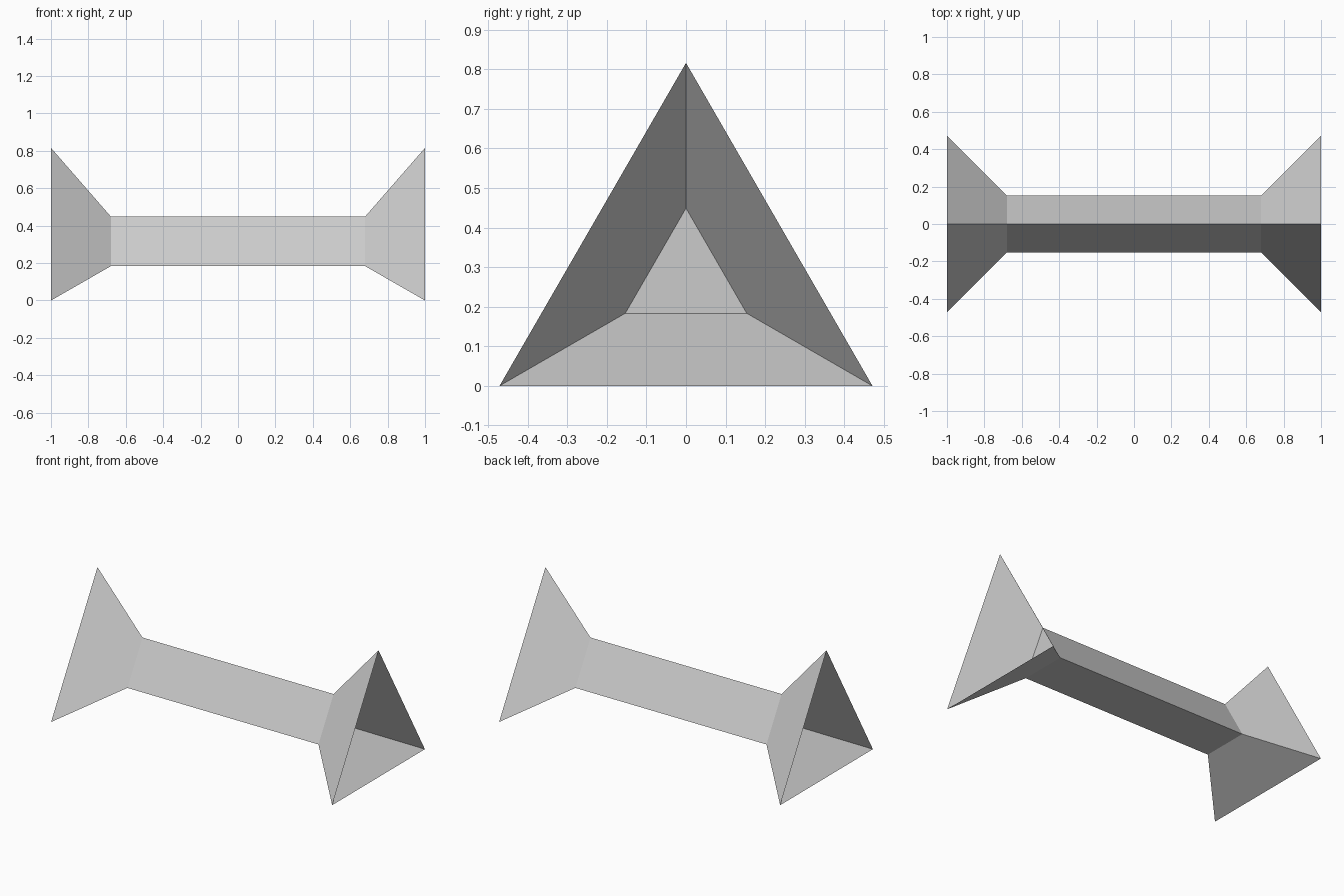
import bpy
import bmesh
from math import sin, cos, tau

cube = bpy.data.objects.get("Cube")
if cube:
    bpy.data.objects.remove(cube, do_unlink=True)

# Sizes: distance from the long axis to the triangle corners
FLARE_R, BAR_R = 0.544, 0.177
END_X, BAR_X = 1.0, 0.68
AXIS_Z = FLARE_R / 2

grey = bpy.data.materials.new("plain grey")
grey.use_nodes = True
colour = (0.6, 0.6, 0.6, 1)
grey.diffuse_color = colour
grey.node_tree.nodes["Principled BSDF"].inputs["Base Color"].default_value = colour


def ring(bm, x, radius):
    """Upright triangle around the long axis."""
    return [bm.verts.new((x, radius * sin(tau * i / 3), AXIS_Z + radius * cos(tau * i / 3)))
            for i in range(3)]


def bridge(bm, a, b):
    for i in range(3):
        j = (i + 1) % 3
        bm.faces.new((a[i], a[j], b[j], b[i]))


def finish(name, bm):
    bmesh.ops.recalc_face_normals(bm, faces=bm.faces)
    mesh = bpy.data.meshes.new(name)
    bm.to_mesh(mesh)
    bm.free()
    mesh.materials.append(grey)
    bpy.context.collection.objects.link(bpy.data.objects.new(name, mesh))


# Triangular bar, closed at both ends
bm = bmesh.new()
start, end = ring(bm, -BAR_X, BAR_R), ring(bm, BAR_X, BAR_R)
bridge(bm, start, end)
bm.faces.new(start)
bm.faces.new(end)
finish("bar", bm)

# Open, thin flared ends
for name, side in (("left_flare", 1), ("right_flare", -1)):
    bm = bmesh.new()
    inner, outer = ring(bm, side * BAR_X, BAR_R), ring(bm, side * END_X, FLARE_R)
    if side > 0:
        bridge(bm, inner, outer)
    else:
        bridge(bm, outer, inner)
    finish(name, bm)
